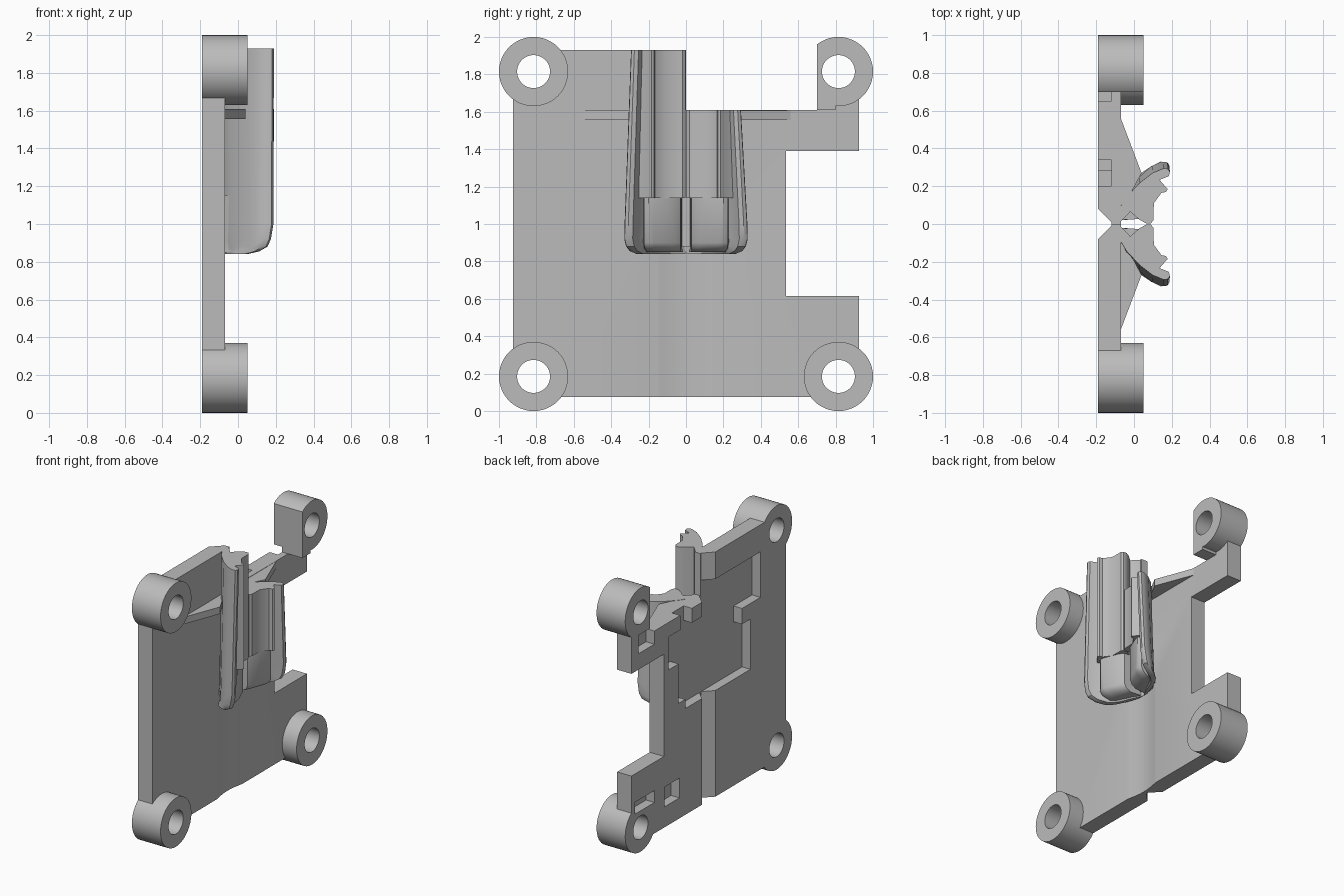
import bpy, bmesh, math

cube = bpy.data.objects.get("Cube")
if cube:
    bpy.data.objects.remove(cube, do_unlink=True)

grey = bpy.data.materials.new("plain_grey")
grey.use_nodes = True
COLOUR = (0.5, 0.5, 0.5, 1)
grey.diffuse_color = COLOUR
grey.node_tree.nodes["Principled BSDF"].inputs["Base Color"].default_value = COLOUR


def loft(name, rings):
    """Closed solid through a list of equal-length rings of 3D points."""
    bm = bmesh.new()
    rows = [[bm.verts.new(p) for p in ring] for ring in rings]
    n = len(rows[0])
    for a, b in zip(rows, rows[1:]):
        for i in range(n):
            j = (i + 1) % n
            bm.faces.new((a[i], a[j], b[j], b[i]))
    bm.faces.new(rows[0][::-1])
    bm.faces.new(rows[-1])
    bmesh.ops.recalc_face_normals(bm, faces=bm.faces)
    mesh = bpy.data.meshes.new(name)
    bm.to_mesh(mesh)
    bm.free()
    mesh.materials.append(grey)
    obj = bpy.data.objects.new(name, mesh)
    bpy.context.collection.objects.link(obj)
    return obj


def slab(name, yz, x0, x1):
    return loft(name, [[(x, y, z) for y, z in yz] for x in (x0, x1)])


def prism(name, xy, z0, z1):
    return loft(name, [[(x, y, z) for x, y in xy] for z in (z0, z1)])


def disc(name, y, z, r, x0, x1, n=48):
    steps = [2 * math.pi * i / n for i in range(n)]
    return slab(name, [(y + r * math.cos(a), z + r * math.sin(a)) for a in steps], x0, x1)


def rect(y0, y1, z0, z1):
    return [(y0, z0), (y1, z0), (y1, z1), (y0, z1)]


def combine(obj, other, operation):
    """Apply a boolean and delete the helper."""
    mod = obj.modifiers.new("cut", 'BOOLEAN')
    mod.operation, mod.solver, mod.object = operation, 'EXACT', other
    bpy.context.view_layer.update()
    graph = bpy.context.evaluated_depsgraph_get()
    mesh = bpy.data.meshes.new_from_object(obj.evaluated_get(graph))
    obj.modifiers.clear()
    obj.data = mesh
    bpy.data.objects.remove(other, do_unlink=True)


def smooth(obj, angle=30):
    bpy.ops.object.select_all(action='DESELECT')
    obj.select_set(True)
    bpy.context.view_layer.objects.active = obj
    bpy.ops.object.shade_smooth_by_angle(angle=math.radians(angle))


BACK, FACE, FLOOR, BOSS = -0.19, -0.07, -0.12, 0.05

# Notched plate
plate = slab("mounting_plate", [
    (-0.925, 0.075), (0.925, 0.075), (0.925, 0.615), (0.535, 0.615),
    (0.535, 1.39), (0.925, 1.39), (0.925, 1.82), (0.70, 1.82),
    (0.70, 1.61), (0, 1.61), (0, 1.93), (-0.925, 1.93)], BACK, FACE)

# Four corner bosses, one with a flat side
centres = [(y, z) for y in (-0.815, 0.815) for z in (0.185, 1.815)]
for y, z in centres:
    boss = disc("boss", y, z, 0.185, BACK, BOSS)
    if y > 0 and z > 1:
        combine(boss, slab("flat", rect(0.5, 0.70, 1.5, 2.1), -0.3, 0.2), 'DIFFERENCE')
    combine(plate, boss, 'UNION')
# Solid foot under the flat-sided boss
combine(plate, slab("foot", rect(0.70, 0.80, 1.61, 1.80), BACK, BOSS), 'UNION')
for y, z in centres:
    combine(plate, disc("hole", y, z, 0.088, -0.3, 0.2), 'DIFFERENCE')

# Stepped pocket and small recesses in the back
pocket = slab("pocket", [
    (-0.5, 0.88), (0.28, 0.88), (0.28, 0.95), (0.36, 0.95), (0.36, 1.25),
    (0.48, 1.25), (0.48, 1.5), (0.34, 1.5), (0.34, 1.7), (0.2, 1.7),
    (0.2, 1.5), (0, 1.5), (0, 1.725), (-0.62, 1.725), (-0.62, 1.38),
    (-0.4, 1.38), (-0.4, 1.26), (-0.5, 1.26)], -0.3, FLOOR)
combine(plate, pocket, 'DIFFERENCE')
for r in [(0.65, 0.84, 1.51, 1.65), (0.65, 0.88, 0.31, 0.40), (0.35, 0.53, 0.23, 0.38)]:
    combine(plate, slab("recess", rect(*r), -0.3, FLOOR), 'DIFFERENCE')

# V groove down the back, shallow rounded dent low on the front
groove = prism("groove", [(-0.21, -0.1), (-0.21, 0.1), (FLOOR, 0.01), (FLOOR, -0.01)], -0.1, 2.1)
combine(plate, groove, 'DIFFERENCE')
dent = [(FACE - 0.02 * math.cos(math.pi * i / 24), 0.15 * i / 12) for i in range(-12, 13)]
combine(plate, prism("dent", dent + [(0.1, 0.15), (0.1, -0.15)], -0.1, 0.88), 'DIFFERENCE')
smooth(plate, 25)

# Sections written for the +y side, mirrored by the sign
tooth = [(-0.1, 0.005), (FACE, 0.012), (-0.02, 0.065), (0.03, 0.022), (0.065, 0.003),
         (0.09, 0.004), (0.103, 0.02), (0.105, 0.11), (0.145, 0.165), (0.17, 0.17),
         (0.178, 0.185), (0.145, 0.222), (0.12, 0.26), (0.03, 0.2), (-0.1, 0.06)]
flange = [(-0.1, 0.05), (-0.04, 0.16), (0.03, 0.245), (0.1, 0.305), (0.155, 0.33),
          (0.18, 0.328), (0.19, 0.31), (0.185, 0.285), (0.12, 0.255), (0.05, 0.2),
          (-0.02, 0.1), (-0.1, 0.0)]
pad = [(-0.1, 0.02), (0.0, 0.025), (0.06, 0.03), (0.085, 0.06), (0.105, 0.11),
       (0.13, 0.17), (0.135, 0.2), (0.12, 0.225), (0.06, 0.23), (-0.1, 0.1)]
rib = [(-0.1, 0.56), (FACE, 0.56), (0.04, 0.27), (-0.05, 0.1), (-0.1, 0.1)]


def rows(section, sign, levels):
    """Stack scaled copies of a section: (height, x scale from the face, y scale)."""
    return [[(FACE + (x - FACE) * kx, sign * y * ky, z) for x, y in section]
            for z, kx, ky in levels]


for sign, side, top in ((-1, "tall", 1.93), (1, "short", 1.61)):
    # Inner toothed column
    smooth(loft(side + "_column", rows(tooth, sign, [(1.14, 1, 1), (top, 1, 1)])), 35)
    # Curved outer flange with a rounded lower end
    ends = [(0.84, 0.45, 0.80), (0.855, 0.7, 0.91), (0.88, 0.87, 0.97),
            (0.92, 0.94, 1.0), (1.0, 0.99, 0.995), (top, 1, 0.89)]
    smooth(loft(side + "_flange", rows(flange, sign, ends)), 35)
    # Recessed pad below the column
    ends = [(0.85, 0.6, 0.93), (0.87, 0.88, 0.98), (0.9, 1, 1), (1.15, 1, 1)]
    smooth(loft(side + "_pad", rows(pad, sign, ends)), 40)
    # Thin web tying the flange to the plate
    prism(side + "_rib", [(x, sign * y) for x, y in rib], 1.555, 1.608)
